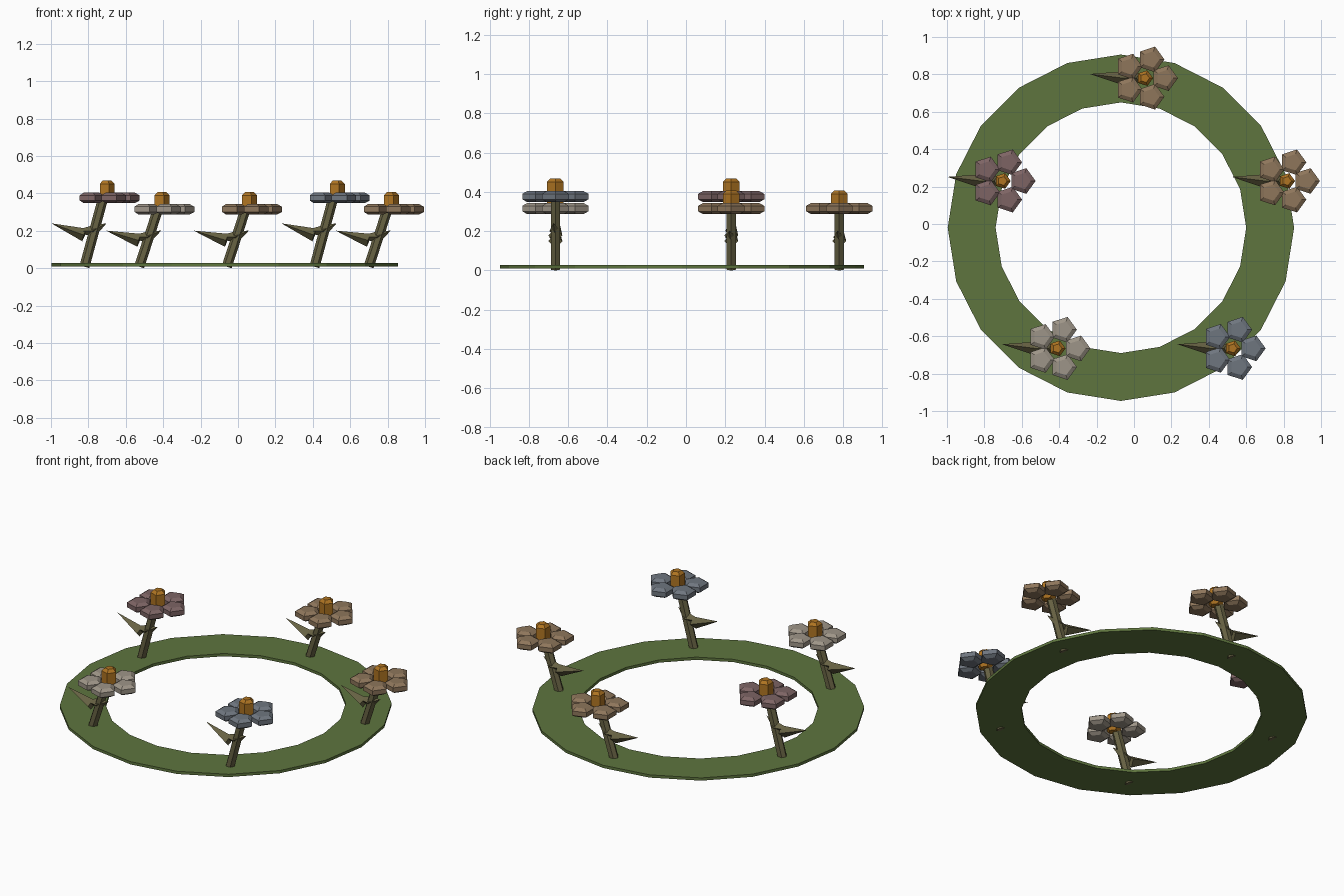
import bpy, bmesh
from math import sin, cos, tau
from mathutils import Vector

cube = bpy.data.objects.get("Cube")
if cube:
    bpy.data.objects.remove(cube)


def make_material(name, rgb):
    linear = [((c / 255 + 0.055) / 1.055) ** 2.4 for c in rgb] + [1]
    mat = bpy.data.materials.new(name)
    mat.use_nodes = True
    mat.diffuse_color = linear
    bsdf = mat.node_tree.nodes["Principled BSDF"]
    bsdf.inputs["Base Color"].default_value = linear
    bsdf.inputs["Roughness"].default_value = 0.9
    return mat


grass = make_material("grass green", (94, 117, 62))
stem_mat = make_material("olive stem", (104, 99, 68))
gold = make_material("gold centre", (176, 117, 34))
tan = make_material("tan petal", (142, 118, 91))
pink = make_material("dusty pink petal", (125, 100, 100))
white = make_material("pale petal", (158, 149, 136))
blue = make_material("slate blue petal", (111, 118, 127))


def finish(bm, name, mat):
    bmesh.ops.recalc_face_normals(bm, faces=bm.faces)
    mesh = bpy.data.meshes.new(name)
    bm.to_mesh(mesh)
    bm.free()
    mesh.materials.append(mat)
    obj = bpy.data.objects.new(name, mesh)
    bpy.context.collection.objects.link(obj)


def add_lathe(bm, centre, profile, sides, closed=False):
    """Sweep (radius, height) pairs round a vertical axis; cap or close the profile."""
    rings = [[bm.verts.new(Vector(centre) + Vector((r * cos(tau * i / sides), r * sin(tau * i / sides), z)))
              for i in range(sides)] for r, z in profile]
    pairs = list(zip(rings, rings[1:]))
    if closed:
        pairs.append((rings[-1], rings[0]))
    else:
        bm.faces.new(rings[0])
        bm.faces.new(rings[-1])
    for a, b in pairs:
        for i in range(sides):
            j = (i + 1) % sides
            bm.faces.new((a[i], a[j], b[j], b[i]))


def add_rod(bm, start, end, r1, r2, sides):
    """Straight rod, or a spike when r2 is zero."""
    start, end = Vector(start), Vector(end)
    axis = end - start
    rot = axis.to_track_quat("Z", "Y").to_matrix().to_4x4()
    rot.translation = (start + end) / 2
    bmesh.ops.create_cone(bm, cap_ends=True, segments=sides, radius1=r1, radius2=r2,
                          depth=axis.length, matrix=rot)


# Flat ring of grass
bm = bmesh.new()
add_lathe(bm, (-0.07, -0.02, 0), [(0.926, 0.01), (0.926, 0.027), (0.67, 0.027), (0.67, 0.01)], 20, closed=True)
finish(bm, "grass_ring", grass)

PETAL = [(0.046, -0.028), (0.072, -0.014), (0.072, 0.014), (0.046, 0.028)]
CENTRE = [(0.03, -0.02), (0.044, 0), (0.044, 0.075), (0.025, 0.093)]


def flower(name, x, y, head, mat):
    k = head / 0.376   # height scale of stem and leaves

    def at(dx, dy, z):
        return (x + dx, y + dy, z * k)

    # Leaning stem
    bm = bmesh.new()
    add_rod(bm, (x - 0.118, y, 0.008), (x - 0.018, y, head), 0.027, 0.027, 6)
    finish(bm, name + "_stem", stem_mat)

    # Long leaf and short leaf on opposite sides of the stem
    bm = bmesh.new()
    add_rod(bm, at(-0.118, 0, 0.178), at(-0.295, 0.022, 0.24), 0.036, 0, 4)
    add_rod(bm, at(-0.13, 0, 0.198), at(-0.07, 0, 0.2), 0.015, 0.03, 4)
    add_rod(bm, at(-0.07, 0, 0.202), at(0, -0.01, 0.24), 0.03, 0, 4)
    finish(bm, name + "_leaves", stem_mat)

    # Five bevelled petals
    bm = bmesh.new()
    for i in range(5):
        a = tau * i / 5
        add_lathe(bm, (x + 0.105 * cos(a), y + 0.105 * sin(a), head), PETAL, 5)
    finish(bm, name + "_petals", mat)

    # Raised centre
    bm = bmesh.new()
    add_lathe(bm, (x, y, head), CENTRE, 5)
    finish(bm, name + "_centre", gold)


LOW, HIGH = 0.315, 0.376
flower("pink_flower", -0.703, 0.23, HIGH, pink)
flower("pale_flower", -0.41, -0.665, LOW, white)
flower("back_tan_flower", 0.058, 0.78, LOW, tan)
flower("blue_flower", 0.527, -0.665, HIGH, blue)
flower("left_tan_flower", 0.817, 0.23, LOW, tan)
